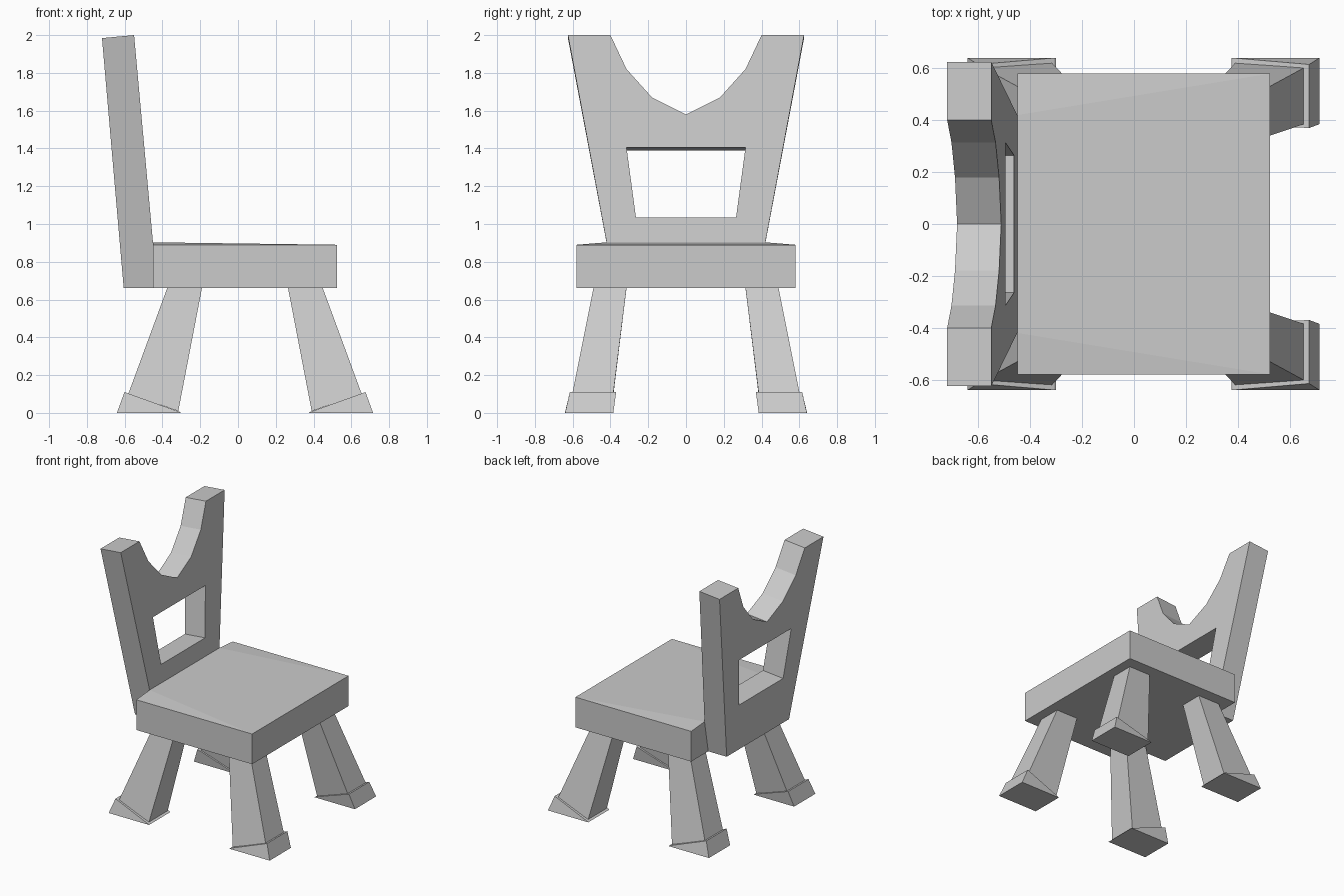
import bpy
import bmesh

if "Cube" in bpy.data.objects:
    bpy.data.objects.remove(bpy.data.objects["Cube"])

# One plain grey for the whole chair
grey = bpy.data.materials.new("plain_grey")
grey.use_nodes = True
colour = (0.6, 0.6, 0.6, 1)
grey.diffuse_color = colour
grey.node_tree.nodes["Principled BSDF"].inputs["Base Color"].default_value = colour


def finish(name, bm):
    bmesh.ops.recalc_face_normals(bm, faces=bm.faces)
    mesh = bpy.data.meshes.new(name)
    bm.to_mesh(mesh)
    bm.free()
    mesh.materials.append(grey)
    obj = bpy.data.objects.new(name, mesh)
    bpy.context.collection.objects.link(obj)
    return obj


def block(name, points):
    """Convex faceted solid around its corner points."""
    bm = bmesh.new()
    for p in points:
        bm.verts.new(p)
    bmesh.ops.convex_hull(bm, input=bm.verts)
    bmesh.ops.dissolve_limit(bm, angle_limit=0.005, verts=bm.verts, edges=bm.edges)
    return finish(name, bm)


# Seat slab, very slightly raised where it meets the backrest
seat = [(x, y, z) for x in (-0.45, 0.525) for y in (-0.58, 0.58) for z in (0.66, 0.89)]
seat += [(-0.45, y, 0.903) for y in (-0.42, 0.42)]
block("seat", seat)

# Backrest: half outline with its scooped top and window, leaned back, then mirrored
half = [(0, 1.58), (0.18, 1.67), (0.315, 1.82), (0.4, 2), (0.625, 2),
        (0.375, 0.66), (0, 0.66), (0, 1.035), (0.265, 1.035), (0.315, 1.405), (0, 1.405)]
bm = bmesh.new()
front, rear = [], []
for y, z in half:
    base = z == 0.66
    x = -0.45 - 0.091 * (z - 0.9)
    front.append(bm.verts.new((x, y, z)))
    rear.append(bm.verts.new((-0.605 if base else x - 0.17, y, z if base else z - 0.016)))
bm.faces.new(front)
bm.faces.new(rear[::-1])
for i in range(len(half)):
    j = (i + 1) % len(half)
    if half[i][0] or half[j][0]:
        bm.faces.new((front[i], front[j], rear[j], rear[i]))
backrest = finish("backrest", bm)
mirror = backrest.modifiers.new("Mirror", "MIRROR")
mirror.use_axis = (False, True, False)

# Splayed legs and wedge feet: corners as (distance out, side, height)
leg = [(0.228, 0.315, 0.66), (0.412, 0.315, 0.66), (0.228, 0.49, 0.66), (0.412, 0.49, 0.66),
       (0.618, 0.385, 0.1), (0.618, 0.602, 0.1), (0.353, 0.395, 0.01), (0.353, 0.62, 0.01)]
foot = [(0.678, 0.385, 0), (0.678, 0.64, 0), (0.338, 0.385, 0), (0.338, 0.64, 0),
        (0.638, 0.37, 0.11), (0.638, 0.615, 0.11), (0.345, 0.385, 0.005), (0.345, 0.64, 0.005)]
for end, sx in (("seat_front", 1), ("seat_back", -1)):
    for side, sy in (("near", -1), ("far", 1)):
        for part, corners in (("leg", leg), ("foot", foot)):
            block(f"{end}_{side}_{part}",
                  [(0.037 + sx * u, sy * v, w) for u, v, w in corners])
